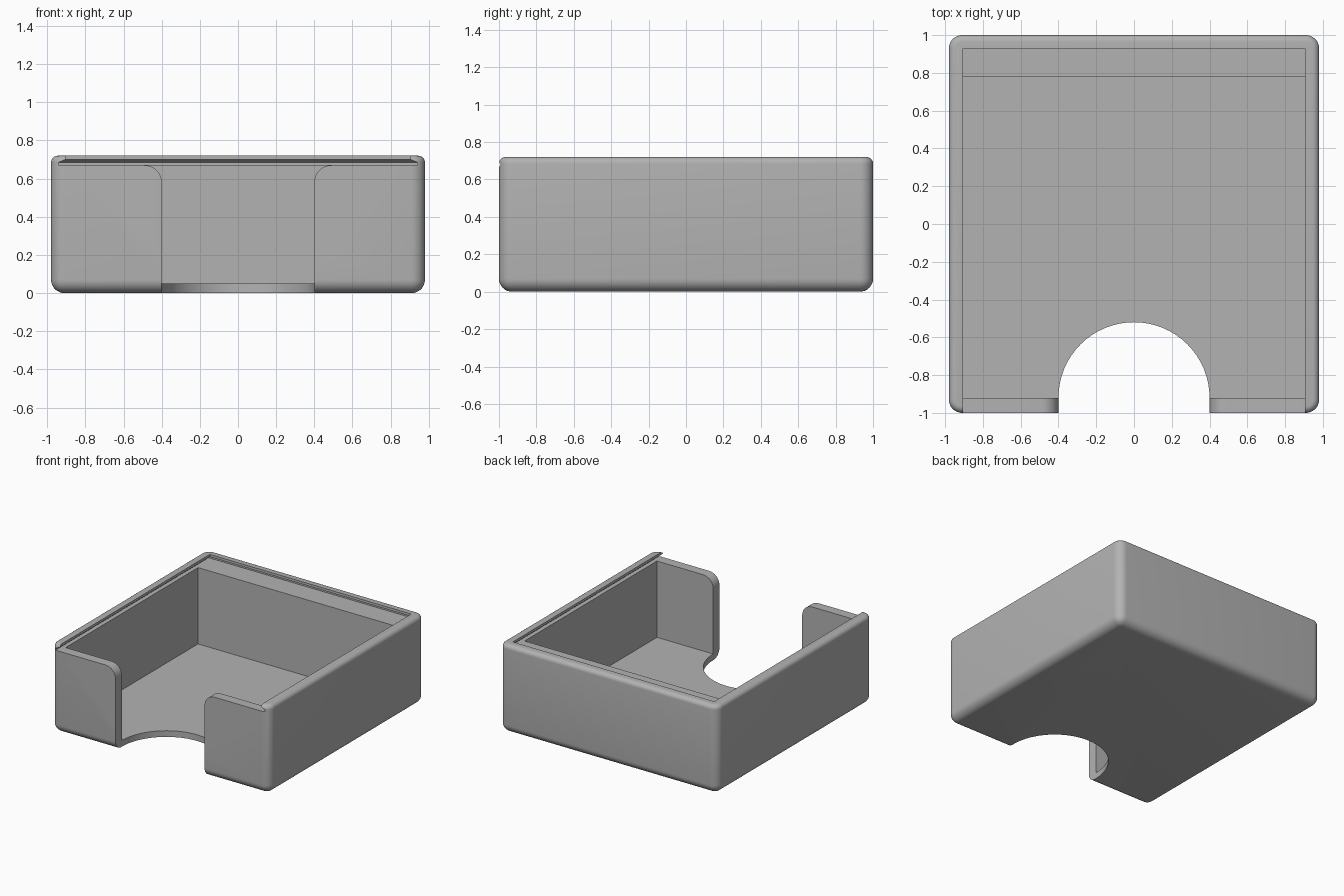
import bpy, bmesh, math

if "Cube" in bpy.data.objects:
    bpy.data.objects.remove(bpy.data.objects["Cube"])

grey = bpy.data.materials.new("plain grey")
grey.use_nodes = True
colour = (0.45, 0.45, 0.45, 1)
grey.diffuse_color = colour
grey.node_tree.nodes["Principled BSDF"].inputs["Base Color"].default_value = colour

W, D, H = 0.98, 1.0, 0.72      # half width, half depth, height
IN_X, FRONT_IN, BACK_IN = 0.905, -0.92, 0.78
FLOOR, SLOT = 0.05, 0.67       # floor top, lid slot bottom
NOTCH = 0.40                   # thumb notch radius


def add_object(name, bm):
    bmesh.ops.recalc_face_normals(bm, faces=bm.faces[:])
    mesh = bpy.data.meshes.new(name)
    bm.to_mesh(mesh)
    bm.free()
    mesh.materials.append(grey)
    ob = bpy.data.objects.new(name, mesh)
    bpy.context.collection.objects.link(ob)
    return ob


def loft(name, rings):
    """Closed solid through rings of equal point count."""
    bm = bmesh.new()
    loops = [[bm.verts.new(p) for p in ring] for ring in rings]
    n = len(loops[0])
    for a, b in zip(loops, loops[1:]):
        for i in range(n):
            j = (i + 1) % n
            bm.faces.new((a[i], a[j], b[j], b[i]))
    bm.faces.new(loops[0][::-1])
    bm.faces.new(loops[-1])
    return add_object(name, bm)


def rectangle(x, y0, y1, z):
    return [(-x, y0, z), (x, y0, z), (x, y1, z), (-x, y1, z)]


# Outer block: wide rounding on sides and bottom, tighter on the top rim
bm = bmesh.new()
bmesh.ops.create_cube(bm, size=1)
for v in bm.verts:
    v.co = (v.co.x * 2 * W, v.co.y * 2 * D, (v.co.z + 0.5) * H)


def is_top(e):
    return all(v.co.z > H - 0.001 for v in e.verts)


bmesh.ops.bevel(bm, geom=[e for e in bm.edges if not is_top(e)], offset=0.07,
                segments=8, profile=0.5, affect='EDGES')
rim = [e for e in bm.edges if is_top(e)]
bmesh.ops.bevel(bm, geom=rim, offset=0.035, segments=6, profile=0.5, affect='EDGES')
box = add_object("open_box", bm)

# Storage cavity
cutters = [loft("cavity_cutter", [rectangle(IN_X, FRONT_IN, BACK_IN, z) for z in (FLOOR, SLOT + 0.01)])]

# Sliding lid slot with undercut rails, open at the front
levels = [(SLOT, 0.94, 0.965), (0.685, 0.94, 0.965), (0.7, IN_X, 0.93), (0.8, IN_X, 0.93)]
cutters.append(loft("lid_slot_cutter", [rectangle(x, -1.1, y, z) for z, x, y in levels]))

# Half round thumb notch in the floor
arc = [(NOTCH * math.cos(math.pi * i / 32), FRONT_IN + NOTCH * math.sin(math.pi * i / 32))
       for i in range(33)]
outline = [(-NOTCH, -1.1), (NOTCH, -1.1)] + arc
cutters.append(loft("floor_notch_cutter", [[(x, y, z) for x, y in outline] for z in (-0.1, 0.3)]))

# Front wall opening with rounded upper corners
R = 0.09
half = [(NOTCH, 0.2)]
for i in range(9):
    a = math.pi / 2 * i / 8
    half.append((NOTCH + R - R * math.cos(a), SLOT - R + R * math.sin(a)))
half.append((NOTCH + R, 0.8))
outline = half + [(-x, z) for x, z in reversed(half)]
cutters.append(loft("front_opening_cutter", [[(x, y, z) for x, z in outline] for y in (-1.1, -0.9)]))

bpy.context.view_layer.objects.active = box
box.select_set(True)
for c in cutters:
    mod = box.modifiers.new(c.name, 'BOOLEAN')
    mod.operation = 'DIFFERENCE'
    mod.solver = 'EXACT'
    mod.object = c
    bpy.ops.object.modifier_apply(modifier=mod.name)
    bpy.data.objects.remove(c)

bpy.ops.object.select_all(action='DESELECT')
box.select_set(True)
bpy.ops.object.shade_smooth_by_angle(angle=math.radians(30))
